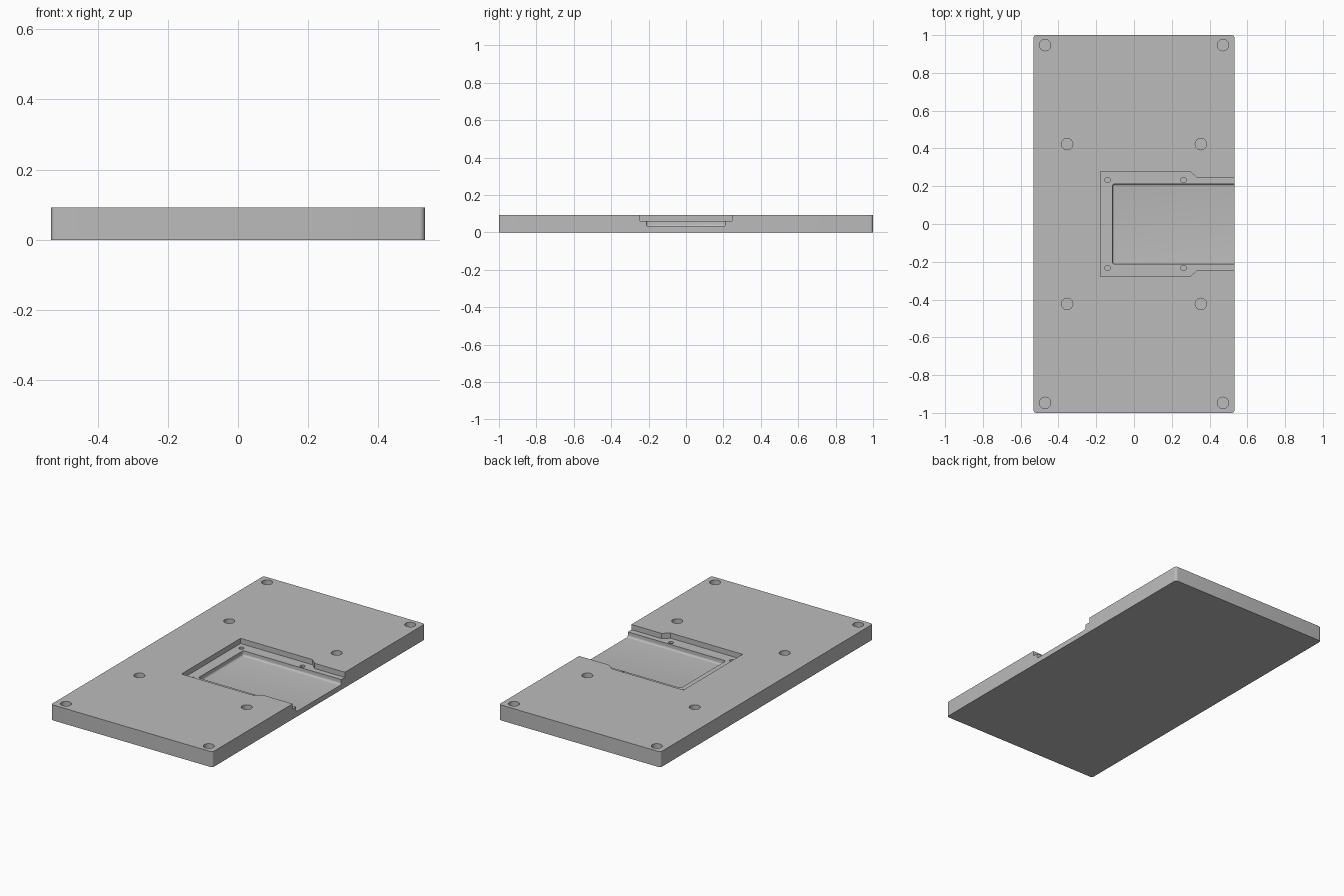
import bpy, bmesh, math

if "Cube" in bpy.data.objects:
    bpy.data.objects.remove(bpy.data.objects["Cube"])

HX, TOP = 0.532, 0.092      # plate half width and thickness
LEDGE, FLOOR = 0.061, 0.031  # heights of the two recess steps


def prism(name, pts, z0, z1):
    """Solid made by extruding an outline from z0 to z1."""
    bm = bmesh.new()
    face = bm.faces.new([bm.verts.new((x, y, z0)) for x, y in pts])
    res = bmesh.ops.extrude_face_region(bm, geom=[face])
    bmesh.ops.translate(bm, vec=(0, 0, z1 - z0),
                        verts=[v for v in res["geom"] if isinstance(v, bmesh.types.BMVert)])
    bmesh.ops.recalc_face_normals(bm, faces=bm.faces)
    me = bpy.data.meshes.new(name)
    bm.to_mesh(me)
    bm.free()
    ob = bpy.data.objects.new(name, me)
    bpy.context.collection.objects.link(ob)
    return ob


def round_edges(ob, radius, test, segments=6):
    """Round the edges whose two end points pass the test."""
    bm = bmesh.new()
    bm.from_mesh(ob.data)
    edges = [e for e in bm.edges if test(e.verts[0].co, e.verts[1].co)]
    bmesh.ops.bevel(bm, geom=edges, offset=radius, segments=segments, profile=0.5, affect='EDGES')
    bm.to_mesh(ob.data)
    bm.free()


def circle(cx, cy, r, n=32):
    return [(cx + r * math.cos(math.tau * i / n), cy + r * math.sin(math.tau * i / n)) for i in range(n)]


def cut(ob, cutter):
    """Subtract the cutter and remove it."""
    cutter.hide_render = True
    mod = ob.modifiers.new("cut", 'BOOLEAN')
    mod.operation, mod.solver, mod.object = 'DIFFERENCE', 'EXACT', cutter
    bpy.context.view_layer.update()
    me = bpy.data.meshes.new_from_object(ob.evaluated_get(bpy.context.evaluated_depsgraph_get()))
    ob.modifiers.clear()
    ob.data = me
    bpy.data.objects.remove(cutter)


# base plate with rounded upright corners
plate = prism("mounting_plate", [(-HX, -1), (HX, -1), (HX, 1), (-HX, 1)], 0, TOP)
round_edges(plate, 0.015, lambda a, b: abs(a.z - b.z) > 0.01)

# upper recess that narrows before the open side
half = [(-0.178, 0.278), (0.297, 0.278), (0.333, 0.246), (0.7, 0.246)]
outline = half + [(x, -y) for x, y in reversed(half)]
cut(plate, prism("upper_recess", outline, LEDGE, 0.2))

# lower recess with filleted floor and corners
lower = prism("lower_recess", [(-0.114, -0.212), (0.7, -0.212), (0.7, 0.212), (-0.114, 0.212)], FLOOR, 0.2)
round_edges(lower, 0.012, lambda a, b: (a.x < 0 or b.x < 0) and
            (abs(a.z - b.z) > 0.01 or max(a.z, b.z) < 0.1))
cut(plate, lower)

# blind bolt holes in the plate and screw holes in the ledge
for sy in (-1, 1):
    for x, y in ((0.471, 0.947), (-0.471, 0.947), (0.354, 0.423), (-0.354, 0.423)):
        cut(plate, prism("bolt_hole", circle(x, sy * y, 0.03), 0.045, 0.2))
    for x in (-0.14, 0.262):
        cut(plate, prism("screw_hole", circle(x, sy * 0.233, 0.014, 24), 0.025, 0.2))

# single grey finish
grey = bpy.data.materials.new("plain grey")
grey.diffuse_color = (0.5, 0.5, 0.5, 1)
grey.use_nodes = True
grey.node_tree.nodes["Principled BSDF"].inputs["Base Color"].default_value = grey.diffuse_color
plate.data.materials.clear()
plate.data.materials.append(grey)

bpy.context.view_layer.objects.active = plate
plate.select_set(True)
bpy.ops.object.shade_smooth_by_angle(angle=math.radians(30))
